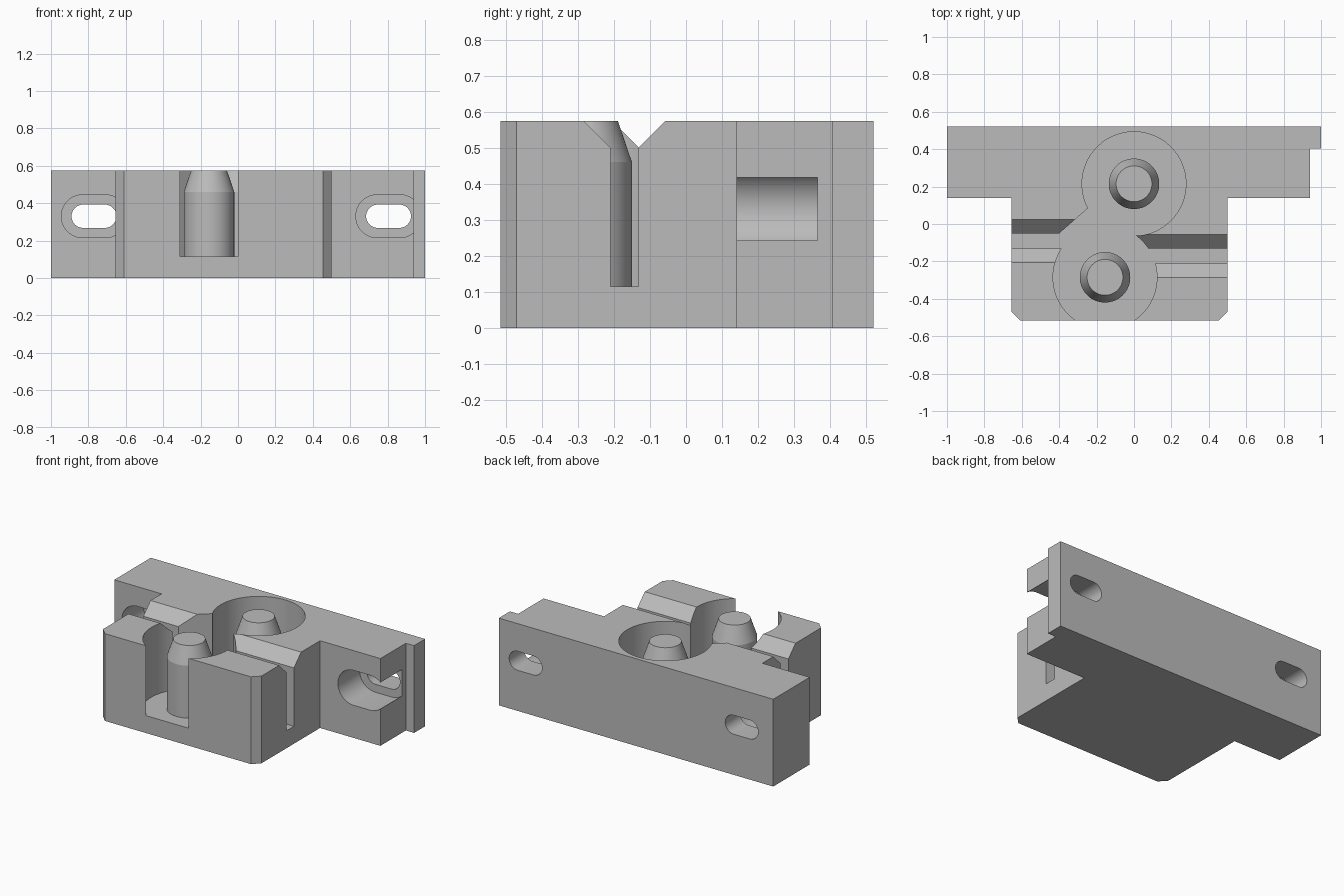
import bpy, bmesh, math

if "Cube" in bpy.data.objects:
    bpy.data.objects.remove(bpy.data.objects["Cube"])

grey = bpy.data.materials.new("mid grey")
grey.use_nodes = True
colour = (0.5, 0.5, 0.5, 1)
grey.diffuse_color = colour
grey.node_tree.nodes["Principled BSDF"].inputs["Base Color"].default_value = colour

TOP, FLOOR, RADIUS = 0.575, 0.115, 0.278
PEGS = {"rear": (0, 0.215), "front": (-0.155, -0.285)}
TO_3D = {"x": lambda a, b, d: (d, a, b),
         "y": lambda a, b, d: (a, d, b),
         "z": lambda a, b, d: (a, b, d)}


def prism(name, outline, axis, low, high):
    """Extrude a closed 2D outline along one axis."""
    bm = bmesh.new()
    base = bm.faces.new([bm.verts.new(TO_3D[axis](a, b, low)) for a, b in outline])
    end = bmesh.ops.extrude_face_region(bm, geom=[base])["geom"]
    verts = [v for v in end if isinstance(v, bmesh.types.BMVert)]
    bmesh.ops.translate(bm, verts=verts, vec=TO_3D[axis](0, 0, high - low))
    bmesh.ops.recalc_face_normals(bm, faces=bm.faces)
    mesh = bpy.data.meshes.new(name)
    bm.to_mesh(mesh)
    bm.free()
    mesh.materials.append(grey)
    obj = bpy.data.objects.new(name, mesh)
    bpy.context.collection.objects.link(obj)
    return obj


def circle(cx, cy, r, n=96):
    return [(cx + r * math.cos(math.tau * i / n), cy + r * math.sin(math.tau * i / n))
            for i in range(n)]


def slot(cx, cz, half_length, r, n=24):
    """Rounded slot outline, lying along the first axis."""
    points = []
    for side, start in ((1, -math.pi / 2), (-1, math.pi / 2)):
        for i in range(n + 1):
            t = start + math.pi * i / n
            points.append((cx + side * (half_length - r) + r * math.cos(t),
                           cz + r * math.sin(t)))
    return points


def groove(y_front, y_back):
    """Narrow channel with a flared mouth, in the y-z plane."""
    flare, lip, over = 0.075, TOP - 0.075, 0.05
    return [(y_front, FLOOR), (y_back, FLOOR), (y_back, lip),
            (y_back + flare + over, TOP + over),
            (y_front - flare - over, TOP + over), (y_front, lip)]


# Flange and body in one outline
block = prism("clamp_body", [
    (-1, 0.52), (-1, 0.14), (-0.655, 0.14), (-0.655, -0.47), (-0.61, -0.515),
    (0.455, -0.515), (0.5, -0.47), (0.5, 0.14), (0.94, 0.14), (0.94, 0.405),
    (1, 0.405), (1, 0.52)], "z", 0, TOP)

# Round pockets, their link, and the cable channels
cutters = [prism(n + "_pocket_cutter", circle(*c, RADIUS), "z", FLOOR, 0.7)
           for n, c in PEGS.items()]
cutters += [
    prism("link_cutter", [(-0.40, -0.05), (-0.24, 0.09), (-0.1, 0.05),
                          (-0.1, -0.1), (-0.33, -0.1)], "z", FLOOR, 0.7),
    prism("right_channel_cutter", groove(-0.13, -0.05), "x", -0.8, -0.3),
    prism("left_channel_cutter", groove(-0.21, -0.132), "x", 0, 0.6)]

# Mounting slots with wide recesses
for x in (-0.77, 0.805):
    cutters += [
        prism("recess_cutter", slot(x, 0.33, 0.175, 0.115), "y", 0.139, 0.365),
        prism("slot_cutter", slot(x, 0.33, 0.12, 0.0625), "y", 0.3, 0.6)]

bpy.context.view_layer.objects.active = block
for cutter in cutters:
    mod = block.modifiers.new("cut", "BOOLEAN")
    mod.operation = "DIFFERENCE"
    mod.solver = "EXACT"
    mod.object = cutter
    bpy.ops.object.modifier_apply(modifier=mod.name)
    bpy.data.objects.remove(cutter)

# Pegs with tapered tops
parts = [block]
for name, (cx, cy) in PEGS.items():
    peg = prism(name + "_peg", circle(cx, cy, 0.135, 64), "z", FLOOR - 0.01, 0.46)
    bm = bmesh.new()
    bm.from_mesh(peg.data)
    cap = max(bm.faces, key=lambda f: f.calc_center_median().z)
    ring = bmesh.ops.extrude_face_region(bm, geom=[cap])["geom"]
    bm.faces.remove(cap)
    for v in (g for g in ring if isinstance(g, bmesh.types.BMVert)):
        v.co = (cx + (v.co.x - cx) * 0.71, cy + (v.co.y - cy) * 0.71, TOP)
    bmesh.ops.recalc_face_normals(bm, faces=bm.faces)
    bm.to_mesh(peg.data)
    bm.free()
    parts.append(peg)

# Smooth the curved walls only
bpy.ops.object.select_all(action="DESELECT")
for part in parts:
    part.select_set(True)
bpy.context.view_layer.objects.active = block
bpy.ops.object.shade_smooth_by_angle(angle=math.radians(15))
